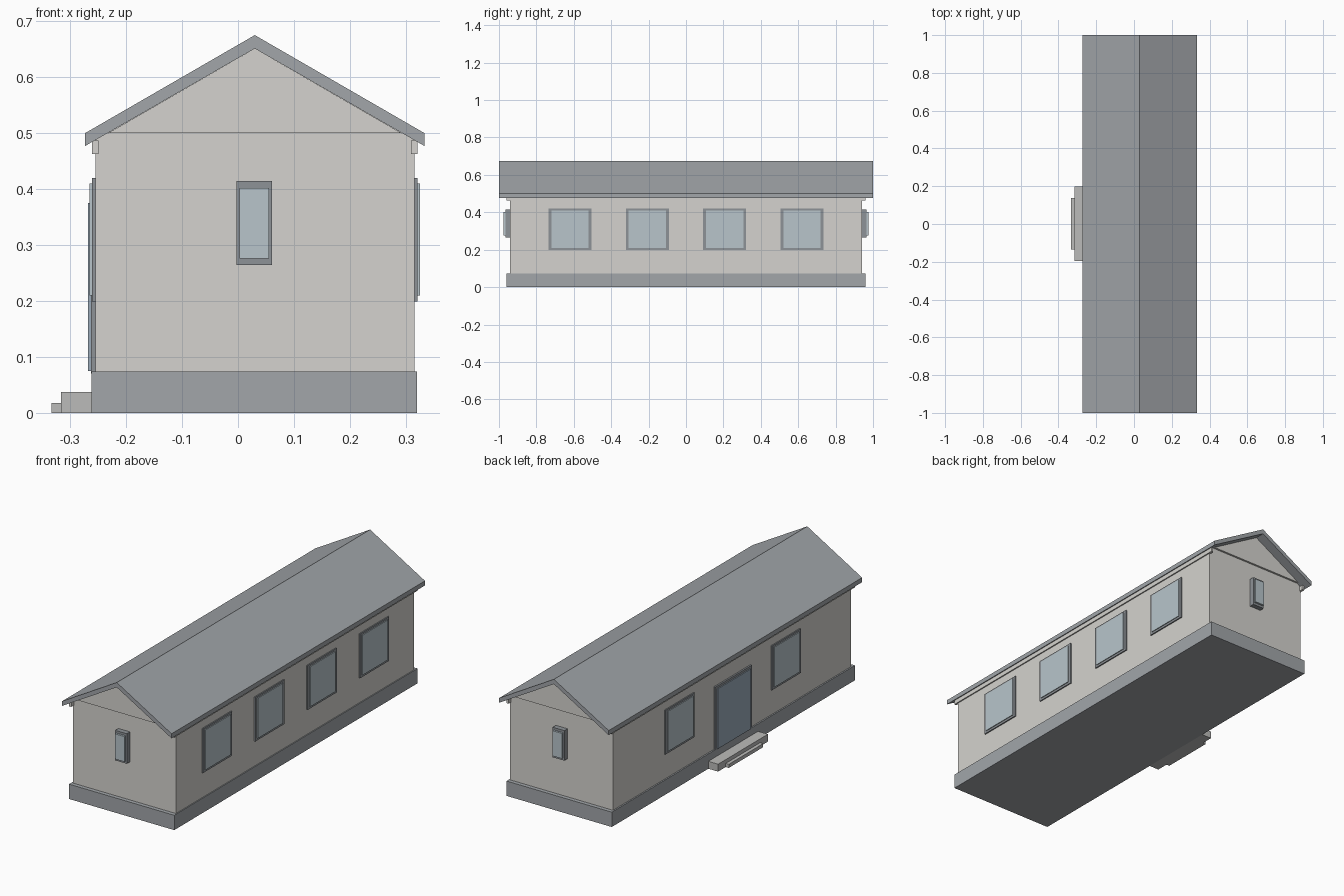
import bpy

if "Cube" in bpy.data.objects:
    bpy.data.objects.remove(bpy.data.objects["Cube"])

CX = 0.03  # centre line of the house body


def material(name, rgb):
    m = bpy.data.materials.new(name)
    m.diffuse_color = (*rgb, 1)
    m.use_nodes = True
    m.node_tree.nodes["Principled BSDF"].inputs["Base Color"].default_value = m.diffuse_color
    return m


PLASTER = material("plaster", (0.66, 0.65, 0.62))
SLATE = material("slate", (0.36, 0.38, 0.40))
FRAME = material("frame", (0.27, 0.29, 0.31))
GLASS = material("glass", (0.48, 0.56, 0.60))
DOOR = material("door", (0.33, 0.41, 0.49))
STONE = material("stone", (0.50, 0.50, 0.49))


def extrude_profile(name, points, half_y, mat):
    """Extrude an x-z outline (counter-clockwise from the front) along y."""
    n = len(points)
    verts = [(x, y, z) for y in (-half_y, half_y) for x, z in points]
    faces = [tuple(range(n)), tuple(range(2 * n - 1, n - 1, -1))]
    faces += [(i, i + n, (i + 1) % n + n, (i + 1) % n) for i in range(n)]
    mesh = bpy.data.meshes.new(name)
    mesh.from_pydata(verts, [], faces)
    mesh.materials.append(mat)
    ob = bpy.data.objects.new(name, mesh)
    bpy.context.collection.objects.link(ob)
    return ob


def box(name, x, y, z, mat):
    ob = extrude_profile(name, [(x[0], z[0]), (x[1], z[0]), (x[1], z[1]), (x[0], z[1])],
                         (y[1] - y[0]) / 2, mat)
    ob.location.y = (y[0] + y[1]) / 2
    return ob


def span(a, b):
    return (min(a, b), max(a, b))


def side_panel(name, wall_x, side, depth, y, half, z, mat):
    """Thin panel standing out from a long wall."""
    box(name, span(wall_x - side * 0.01, wall_x + side * depth), (y - half, y + half), z, mat)


# Plinth and walls
box("plinth", (-0.262, 0.32), (-0.96, 0.96), (0, 0.074), SLATE)
box("walls", (-0.255, 0.315), (-0.94, 0.94), (0.074, 0.5), PLASTER)

# Gable and pitched roof
extrude_profile("gable", [(CX - 0.262, 0.5), (CX + 0.262, 0.5), (CX, 0.651)], 0.95, PLASTER)
extrude_profile("roof", [(CX - 0.303, 0.477), (CX, 0.651), (CX + 0.303, 0.477),
                         (CX + 0.303, 0.5), (CX, 0.675), (CX - 0.303, 0.5)], 1.0, SLATE)

# Eave boards under the roof edges
for label, s in (("left", -1), ("right", 1)):
    box("eave_board_" + label, span(CX + s * 0.279, CX + s * 0.291), (-0.96, 0.96),
        (0.463, 0.487), PLASTER)

# Windows on the long walls
long_windows = [(0.315, 1, y) for y in (-0.62, -0.207, 0.207, 0.62)]
long_windows += [(-0.255, -1, y) for y in (-0.42, 0.42)]
for i, (wx, s, y) in enumerate(long_windows):
    side_panel(f"window_frame_{i}", wx, s, 0.006, y, 0.115, (0.199, 0.42), FRAME)
    side_panel(f"window_glass_{i}", wx, s, 0.010, y, 0.1, (0.21, 0.41), GLASS)

# Narrow windows on the end walls
for label, s in (("front", -1), ("back", 1)):
    box("end_window_frame_" + label, (-0.003, 0.061), span(s * 0.93, s * 0.965),
        (0.264, 0.414), FRAME)
    box("end_window_glass_" + label, (0.003, 0.055), span(s * 0.93, s * 0.975),
        (0.276, 0.402), GLASS)

# Entrance door and steps
side_panel("door_frame", -0.255, -1, 0.008, 0, 0.145, (0.07, 0.387), FRAME)
side_panel("door", -0.255, -1, 0.013, 0, 0.13, (0.075, 0.375), DOOR)
box("upper_step", (-0.316, -0.262), (-0.195, 0.198), (0, 0.037), STONE)
box("lower_step", (-0.333, -0.316), (-0.134, 0.138), (0, 0.018), STONE)
